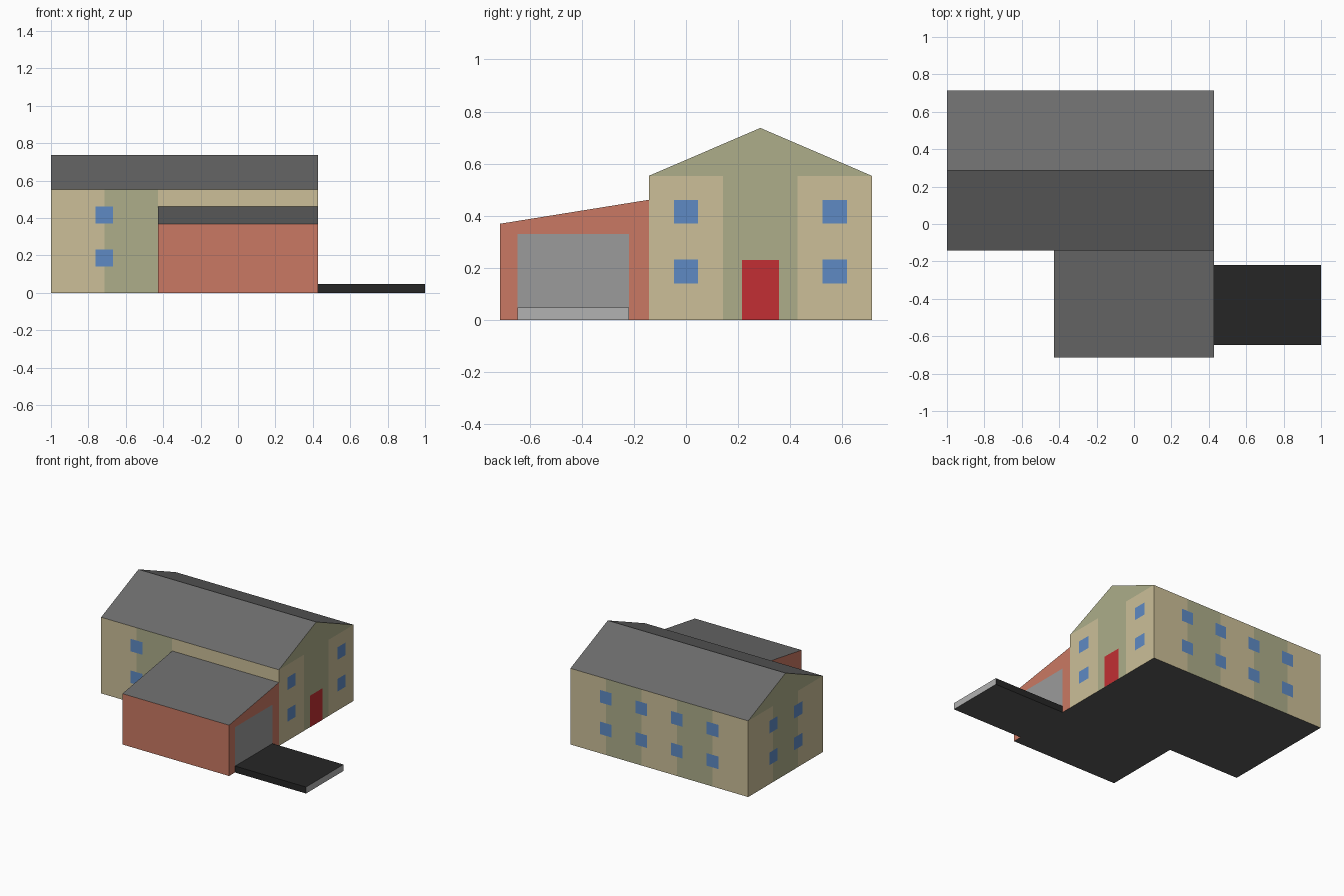
import bpy, bmesh
from mathutils import Vector

if "Cube" in bpy.data.objects:
    bpy.data.objects.remove(bpy.data.objects["Cube"])

U = 1 / 7            # layout module
EAVE, RIDGE = 0.553, 0.737


def material(name, r, g, b):
    def lin(c):
        c /= 255
        return c / 12.92 if c < 0.04045 else ((c + 0.055) / 1.055) ** 2.4
    m = bpy.data.materials.new(name)
    m.diffuse_color = (lin(r), lin(g), lin(b), 1)
    m.use_nodes = True
    m.node_tree.nodes["Principled BSDF"].inputs["Base Color"].default_value = m.diffuse_color
    return m


TAN = material("tan_wall", 204, 191, 152)
GREEN = material("green_wall", 173, 174, 138)
BRICK = material("brick", 202, 121, 99)
ROOF = material("roof_grey", 108, 108, 108)
BASE = material("base_grey", 90, 90, 90)
BLUE = material("window_blue", 94, 138, 196)
RED = material("door_red", 194, 47, 51)
SHUTTER = material("shutter_grey", 155, 155, 155)
CURB = material("curb_grey", 178, 178, 178)
ASPHALT = material("asphalt", 38, 38, 38)


def link(name, bm, mats):
    me = bpy.data.meshes.new(name)
    bm.to_mesh(me)
    bm.free()
    for m in mats:
        me.materials.append(m)
    ob = bpy.data.objects.new(name, me)
    bpy.context.collection.objects.link(ob)
    return ob


def solid(name, profile, x0, x1, mats, pick, cuts=()):
    """Extrude a (y, z) profile along x, split it, and colour faces with pick(centre, normal)."""
    bm = bmesh.new()
    face = bm.faces.new([bm.verts.new((x0, y, z)) for y, z in profile])
    ext = bmesh.ops.extrude_face_region(bm, geom=[face])["geom"]
    bmesh.ops.translate(bm, vec=(x1 - x0, 0, 0),
                        verts=[v for v in ext if isinstance(v, bmesh.types.BMVert)])
    for axis, value in cuts:
        p = Vector((0, 0, 0))
        n = Vector((0, 0, 0))
        p[axis], n[axis] = value, 1
        bmesh.ops.bisect_plane(bm, geom=bm.verts[:] + bm.edges[:] + bm.faces[:],
                               dist=1e-5, plane_co=p, plane_no=n)
    bmesh.ops.recalc_face_normals(bm, faces=bm.faces[:])
    bm.normal_update()
    for f in bm.faces:
        f.material_index = mats.index(pick(f.calc_center_median(), f.normal))
    return link(name, bm, mats)


def panel(name, side, plane, u, w, z0, z1, mat):
    """Flat rectangle laid on a wall facing side ('+x', '-x', '+y' or '-y')."""
    sign = 1 if side[0] == "+" else -1
    d = plane + sign * 0.002
    corners = [(u - w / 2, z0), (u + w / 2, z0), (u + w / 2, z1), (u - w / 2, z1)]
    pts = [(d, a, z) if side[1] == "x" else (a, d, z) for a, z in corners]
    if side in ("-x", "+y"):
        pts.reverse()
    bm = bmesh.new()
    bm.faces.new([bm.verts.new(p) for p in pts])
    return link(name, bm, [mat])


# House: gabled body with alternating wall strips
def house_colour(c, n):
    if n.z > 0.5:
        return ROOF
    if n.z < -0.5:
        return BASE
    if abs(n.x) > 0.5:
        return GREEN if c.z > EAVE or U < c.y < 3 * U else TAN
    if n.y > 0.5:
        return GREEN if -5 * U < c.x < -3 * U or -U < c.x < U else TAN
    return GREEN if -5 * U < c.x < -3 * U else TAN


solid("house", [(-U, 0), (5 * U, 0), (5 * U, EAVE), (2 * U, RIDGE), (-U, EAVE)],
      -1, 3 * U, [TAN, GREEN, ROOF, BASE], house_colour,
      [(0, k * U) for k in (-5, -3, -1, 1)] + [(1, U), (1, 3 * U), (2, EAVE)])


# Garage with a single-pitch roof
def garage_colour(c, n):
    return ROOF if n.z > 0.5 else BASE if n.z < -0.5 else BRICK


solid("garage", [(-5 * U, 0), (-U, 0), (-U, 0.461), (-5 * U, 0.369)],
      -3 * U, 3 * U, [BRICK, ROOF, BASE], garage_colour)


# Driveway slab with a pale end
def drive_colour(c, n):
    return CURB if n.x > 0.5 else BASE if n.z < -0.5 else ASPHALT


solid("driveway", [(-4.53 * U, 0), (-1.53 * U, 0), (-1.53 * U, 0.047), (-4.53 * U, 0.047)],
      3 * U, 1, [ASPHALT, CURB, BASE], drive_colour)

# Windows in two storeys on every wall
walls = [("front", "-y", -U, (-5,)), ("back", "+y", 5 * U, (-5, -3, -1, 1)),
         ("left", "-x", -1, (1, 3)), ("right", "+x", 3 * U, (0, 4))]
for label, side, plane, spots in walls:
    for k in spots:
        for floor, z0 in (("lower", 0.14), ("upper", 0.37)):
            panel(f"{label}_{floor}_window", side, plane, k * U, 0.093, z0, z0 + 0.091, BLUE)

# Doors
panel("front_door", "+x", 3 * U, 2 * U, U, 0, 0.23, RED)
panel("garage_door", "+x", 3 * U, -3.03 * U, 3 * U, 0, 0.33, SHUTTER)
